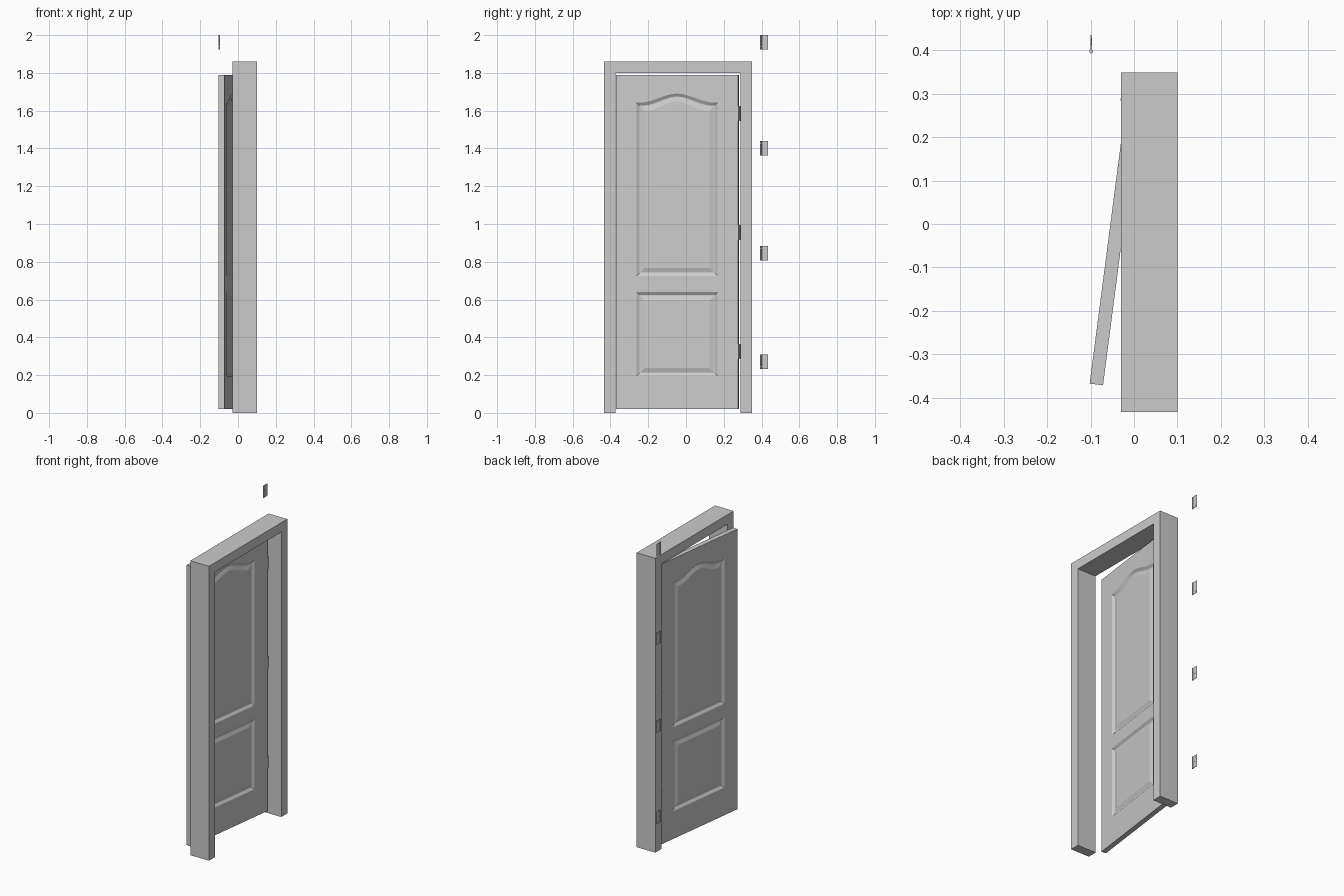
import bpy, bmesh, math
from mathutils import Matrix, Vector

cube = bpy.data.objects.get("Cube")
if cube:
    bpy.data.objects.remove(cube, do_unlink=True)

grey = bpy.data.materials.new("plain grey")
grey.use_nodes = True
colour = (0.6, 0.6, 0.6, 1)
grey.diffuse_color = colour
grey.node_tree.nodes["Principled BSDF"].inputs["Base Color"].default_value = colour


def finish(bm, name):
    bmesh.ops.recalc_face_normals(bm, faces=bm.faces)
    mesh = bpy.data.meshes.new(name)
    bm.to_mesh(mesh)
    bm.free()
    mesh.materials.append(grey)
    return mesh


def place(mesh, name, location=(0, 0, 0), turn=0):
    obj = bpy.data.objects.new(name, mesh)
    bpy.context.collection.objects.link(obj)
    obj.location = location
    obj.rotation_euler.z = turn
    return obj


def ring(bm, points, x):
    return [bm.verts.new((x, y, z)) for y, z in points]


def bridge(bm, a, b):
    n = len(a)
    for i in range(n):
        j = (i + 1) % n
        bm.faces.new((a[i], a[j], b[j], b[i]))


def loop_edges(bm, verts):
    return [bm.edges.new((v, verts[(i + 1) % len(verts)])) for i, v in enumerate(verts)]


def box(bm, centre, size):
    m = Matrix.Translation(centre) @ Matrix.Diagonal((*size, 1))
    bmesh.ops.create_cube(bm, size=1, matrix=m)


# Door frame: an upside-down U pushed through the wall depth
Y0, Y1, TOP, JAMB = -0.433, 0.349, 1.86, 0.06
outline = [(Y0, 0), (Y0, TOP), (Y1, TOP), (Y1, 0),
           (Y1 - JAMB, 0), (Y1 - JAMB, TOP - JAMB),
           (Y0 + JAMB, TOP - JAMB), (Y0 + JAMB, 0)]
bm = bmesh.new()
front, back = ring(bm, outline, 0.1), ring(bm, outline, -0.03)
bridge(bm, front, back)
bm.faces.new(front)
bm.faces.new(back)
place(finish(bm, "door_frame"), "door_frame")

# Door leaf: panelled on both faces, standing slightly open
WIDTH, THICK, LOW, HIGH = 0.652, 0.031, 0.02, 1.79
SWING = math.radians(-7.4)
HALF = THICK / 2


def panel_outline(z0, z1, rise, inset):
    """Panel border with an optional arched top, moved inwards by inset."""
    y0, y1 = 0.11 + inset, 0.542 - inset
    steps = 24 if rise else 1
    pts = [(y0, z0 + inset), (y1, z0 + inset)]
    for i in range(steps + 1):
        t = i / steps
        arch = rise * (0.5 - 0.5 * math.cos(2 * math.pi * t)) ** 1.2
        pts.append((y1 + (y0 - y1) * t, z1 - inset + arch))
    return pts


panels = [(0.195, 0.64, 0), (0.725, 1.642, 0.048)]
moulding = [(0, 0), (0.006, 0.004), (0.015, 0.010), (0.020, 0.010), (0.042, 0.003)]
rect = [(0, LOW), (WIDTH, LOW), (WIDTH, HIGH), (0, HIGH)]

bm = bmesh.new()
rims = []
for side in (1, -1):
    rim = ring(bm, rect, side * HALF)
    rims.append(rim)
    border = loop_edges(bm, rim)
    stacks = []
    for z0, z1, rise in panels:
        stack = [ring(bm, panel_outline(z0, z1, rise, d), side * (HALF - depth))
                 for d, depth in moulding]
        border += loop_edges(bm, stack[0])
        stacks.append(stack)
    bmesh.ops.triangle_fill(bm, edges=border, use_beauty=True, normal=Vector((side, 0, 0)))
    for stack in stacks:
        for a, b in zip(stack, stack[1:]):
            bridge(bm, a, b)
        bm.faces.new(stack[-1])
bridge(bm, *rims)
bmesh.ops.translate(bm, verts=bm.verts, vec=(HALF, 0, 0))
place(finish(bm, "door_leaf"), "door_leaf", (-0.102, -0.367, 0), SWING)

# Hinge: knuckled barrel with a thin leaf and screw heads
HEIGHT, REACH, KNUCKLES = 0.077, 0.038, 5
bm = bmesh.new()
box(bm, (0, REACH / 2, 0), (0.002, REACH, HEIGHT))
part = HEIGHT / KNUCKLES
for i in range(KNUCKLES):
    z = (i + 0.5) * part - HEIGHT / 2
    bmesh.ops.create_cone(bm, cap_ends=True, segments=16, radius1=0.0045, radius2=0.0045,
                          depth=part * 0.94, matrix=Matrix.Translation((0, 0, z)))
for z in (-0.025, 0, 0.025):
    y = 0.018 if z == 0 else 0.027
    m = Matrix.Translation((0, y, z)) @ Matrix.Rotation(math.pi / 2, 4, 'Y')
    bmesh.ops.create_cone(bm, cap_ends=True, segments=12, radius1=0.004, radius2=0.004,
                          depth=0.0035, matrix=m)
hinge = finish(bm, "hinge")
hinges = []

# Loose hinges in a column beside the frame
for i, z in enumerate((0.27, 0.846, 1.402, 2 - HEIGHT / 2)):
    hinges.append(place(hinge, f"loose_hinge_{i + 1}", (-0.0985, 0.397, z)))

# Fitted hinges: one leaf on the jamb, one on the door edge
for i, z in enumerate((0.325, 0.955, 1.585)):
    hinges.append(place(hinge, f"jamb_hinge_{i + 1}", (-0.027, 0.2865, z), -math.pi / 2))
    hinges.append(place(hinge, f"door_hinge_{i + 1}", (-0.024, 0.2825, z), SWING - math.pi / 2))

# Smooth the barrels while keeping their rims sharp
bpy.ops.object.select_all(action='DESELECT')
hinges[0].select_set(True)
bpy.context.view_layer.objects.active = hinges[0]
bpy.ops.object.shade_smooth_by_angle(angle=math.radians(35))
